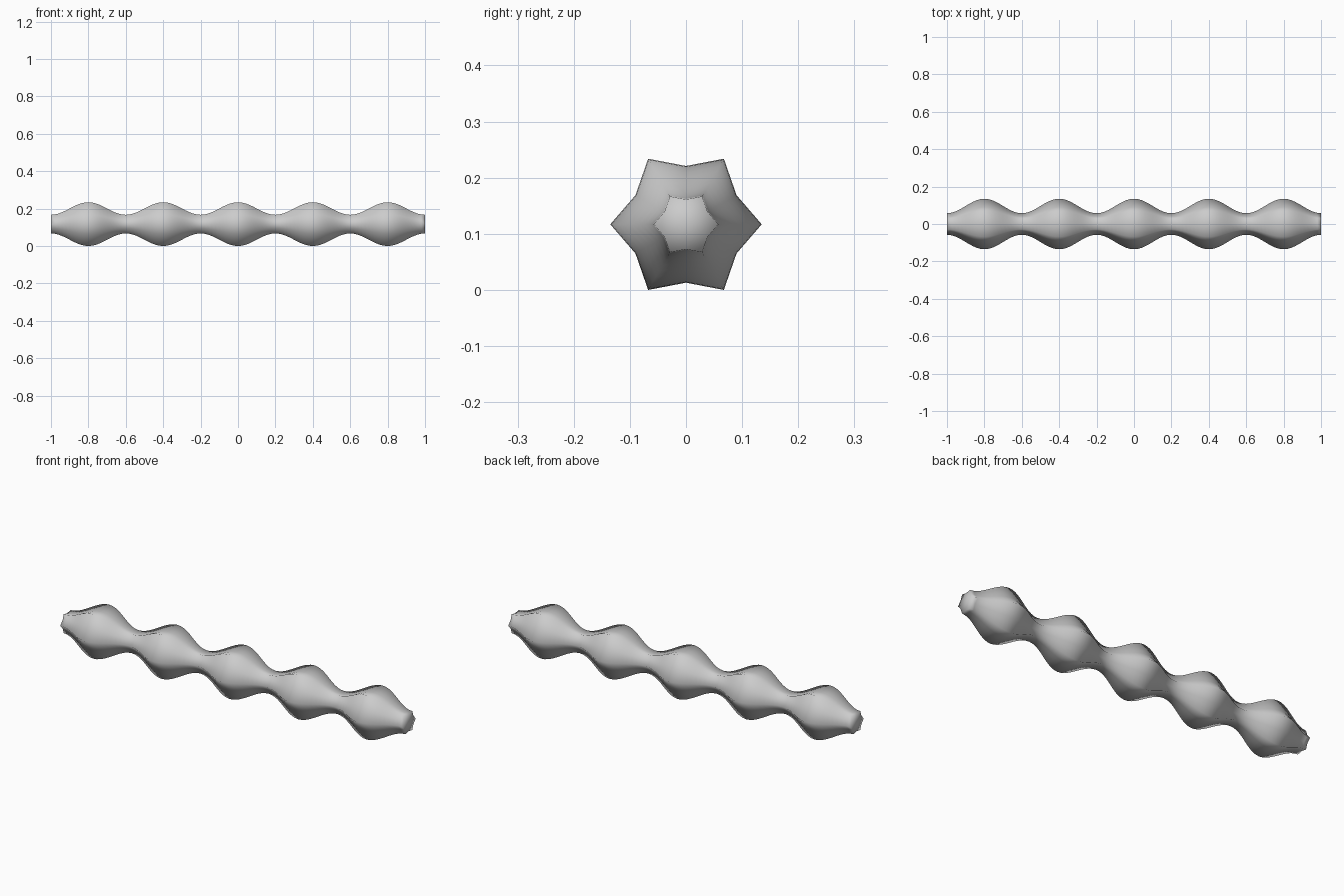
import bpy, bmesh
from math import cos, sin, pi

if "Cube" in bpy.data.objects:
    bpy.data.objects.remove(bpy.data.objects["Cube"])

POINTS, RINGS = 6, 100
OUTER, INNER = 0.135, 0.104
CENTRE_Z = OUTER * sin(pi / 3)

def swell(x):
    # five bulges along the length, narrowest at both ends
    return 0.713 + 0.287 * cos(2 * pi * x / 0.4)

bm = bmesh.new()

# star-shaped rings along x
rings = []
for i in range(RINGS + 1):
    x = -1 + 2 * i / RINGS
    ring = []
    for k in range(2 * POINTS):
        a = pi * k / POINTS
        r = (INNER if k % 2 else OUTER) * swell(x)
        ring.append(bm.verts.new((x, r * cos(a), CENTRE_Z + r * sin(a))))
    rings.append(ring)

# walls
n = 2 * POINTS
for a, b in zip(rings, rings[1:]):
    for k in range(n):
        bm.faces.new((a[k], a[(k + 1) % n], b[(k + 1) % n], b[k]))

# flat end caps
for ring, x in ((rings[0], -1), (rings[-1], 1)):
    hub = bm.verts.new((x, 0, CENTRE_Z))
    for k in range(n):
        bm.faces.new((ring[k], ring[(k + 1) % n], hub))

bmesh.ops.recalc_face_normals(bm, faces=bm.faces)
for f in bm.faces:
    f.smooth = True

mesh = bpy.data.meshes.new("beaded_star_rod")
bm.to_mesh(mesh)
bm.free()
bpy.context.collection.objects.link(bpy.data.objects.new("beaded_star_rod", mesh))
